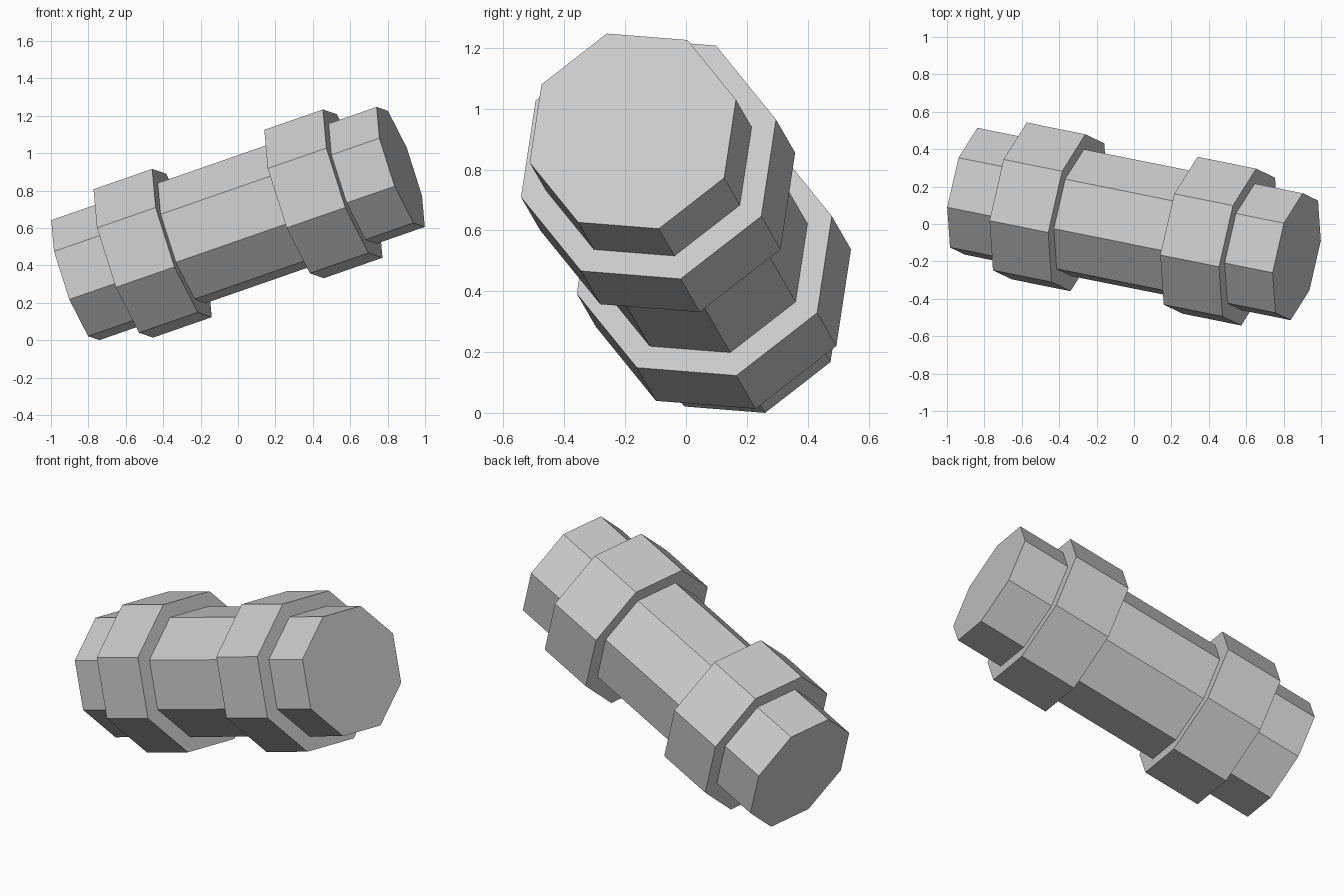
import bpy
from mathutils import Vector, Matrix

if "Cube" in bpy.data.objects:
    bpy.data.objects.remove(bpy.data.objects["Cube"])

# Tilted frame: local z runs along the bar, local x points at an octagon corner
CENTRE = Vector((0, 0, 0.6235))
axis = Vector((1, -0.201, 0.348)).normalized()
corner = Vector((-0.13, -0.085, 0.32))
corner = (corner - axis * corner.dot(axis)).normalized()
side = axis.cross(corner)
frame = Matrix((corner, side, axis)).transposed().to_4x4()


def octagon_bar(name, radius, length, offset):
    """Flat-sided eight-cornered cylinder placed along the tilted axis."""
    bpy.ops.mesh.primitive_cylinder_add(vertices=8, radius=radius, depth=length)
    ob = bpy.context.object
    ob.name = name
    ob.matrix_world = Matrix.Translation(CENTRE + axis * offset) @ frame
    return ob


# Central shaft
octagon_bar("shaft", 0.356, 1.875, 0)

# Two wider collars, mirrored about the middle
for name, sign in (("lower_collar", -1), ("upper_collar", 1)):
    octagon_bar(name, 0.44, 0.338, sign * 0.492)
